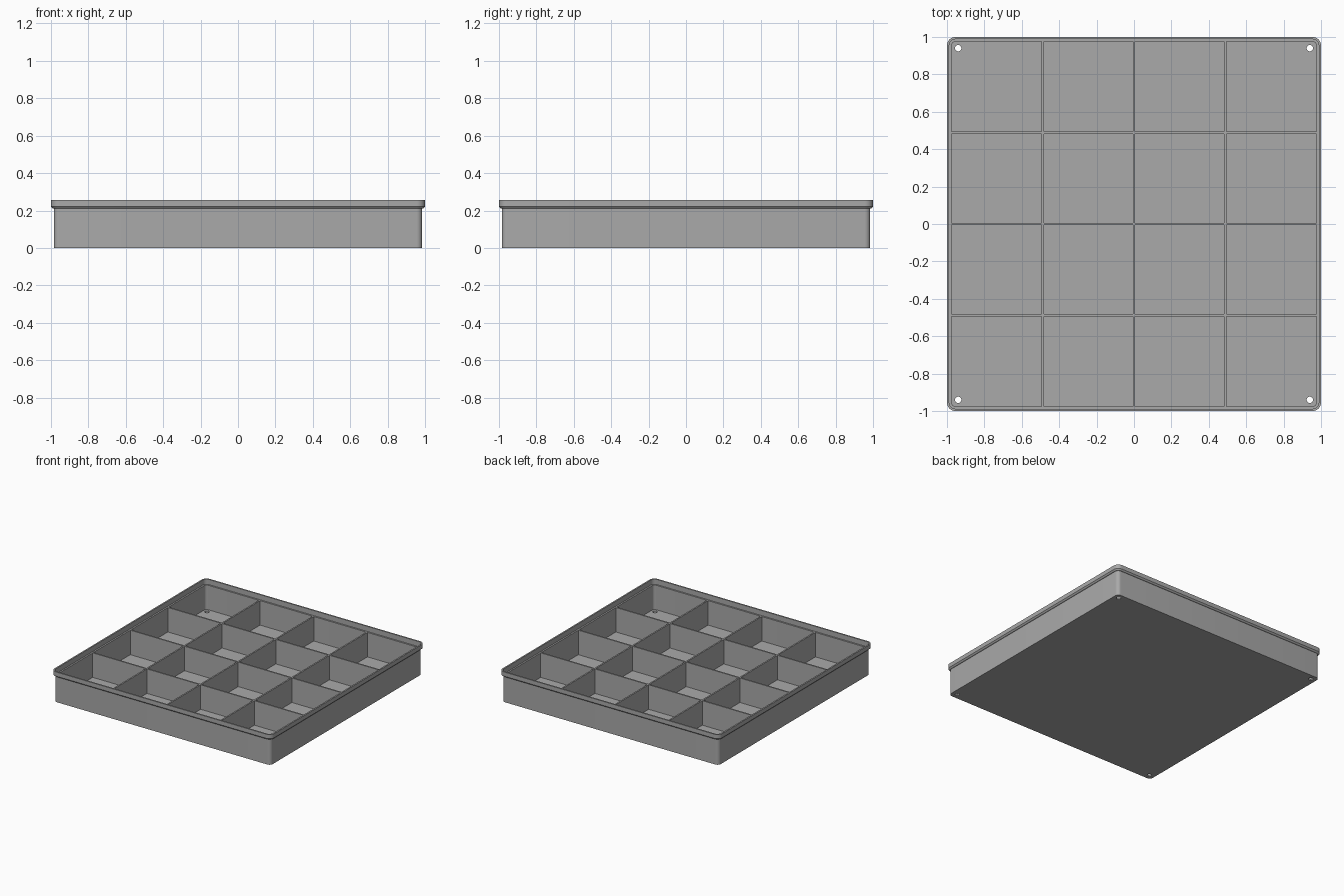
import bpy, bmesh, math

if "Cube" in bpy.data.objects:
    bpy.data.objects.remove(bpy.data.objects["Cube"])

grey = bpy.data.materials.new("mid grey")
grey.diffuse_color = (0.40, 0.40, 0.40, 1)
grey.use_nodes = True
grey.node_tree.nodes["Principled BSDF"].inputs["Base Color"].default_value = grey.diffuse_color

WALL, INNER = 0.985, 0.975      # half widths of the body
FLOOR, LEDGE, TOP = 0.012, 0.213, 0.255
PITCH, THICK = 0.488, 0.012     # divider spacing and thickness


def finish(name, bm):
    bmesh.ops.recalc_face_normals(bm, faces=bm.faces)
    mesh = bpy.data.meshes.new(name)
    bm.to_mesh(mesh)
    bm.free()
    mesh.materials.append(grey)
    obj = bpy.data.objects.new(name, mesh)
    bpy.context.collection.objects.link(obj)
    return obj


def rounded_ring(bm, half, z, steps=8):
    """Rounded square loop; corner arcs share one centre so walls stay even."""
    c = 0.955
    r = half - c
    verts = []
    for k, (sx, sy) in enumerate([(1, 1), (-1, 1), (-1, -1), (1, -1)]):
        for i in range(steps + 1):
            a = math.pi / 2 * (k + i / steps)
            verts.append(bm.verts.new((sx * c + r * math.cos(a), sy * c + r * math.sin(a), z)))
    return verts


# tray shell: outer wall, chamfered lip, inner ledge, inner wall, floor
profile = [(WALL, 0), (WALL, 0.21), (0.992, 0.212), (1.0, 0.221), (1.0, TOP),
           (0.988, TOP), (0.988, LEDGE), (INNER, LEDGE), (INNER, FLOOR)]
bm = bmesh.new()
rings = [rounded_ring(bm, h, z) for h, z in profile]
for a, b in zip(rings, rings[1:]):
    for i in range(len(a)):
        j = (i + 1) % len(a)
        bm.faces.new((a[i], a[j], b[j], b[i]))
bm.faces.new(rings[0])
bm.faces.new(rings[-1])
tray = finish("tray_shell", bm)

# screw holes through the floor corners
bm = bmesh.new()
for sx in (-1, 1):
    for sy in (-1, 1):
        made = bmesh.ops.create_cone(bm, cap_ends=True, segments=24, radius1=0.017,
                                     radius2=0.017, depth=0.1)
        bmesh.ops.translate(bm, verts=made["verts"], vec=(sx * 0.94, sy * 0.94, 0))
cutter = finish("hole_cutter", bm)
cutter.hide_render = True
cutter.hide_viewport = True
cut = tray.modifiers.new("corner holes", "BOOLEAN")
cut.object = cutter
cut.operation = "DIFFERENCE"
cut.solver = "EXACT"

bpy.context.view_layer.objects.active = tray
tray.select_set(True)
bpy.ops.object.shade_smooth_by_angle(angle=math.radians(30))

# divider walls in both directions
for axis, label in ((0, "cross"), (1, "long")):
    for k in (-1, 0, 1):
        bm = bmesh.new()
        bmesh.ops.create_cube(bm, size=1)
        size = [2 * INNER, 2 * INNER, LEDGE - FLOOR]
        size[axis] = THICK
        bmesh.ops.scale(bm, verts=bm.verts, vec=size)
        pos = [0, 0, (LEDGE + FLOOR) / 2]
        pos[axis] = k * PITCH
        bmesh.ops.translate(bm, verts=bm.verts, vec=pos)
        finish(f"{label}_divider_{k + 2}", bm)
